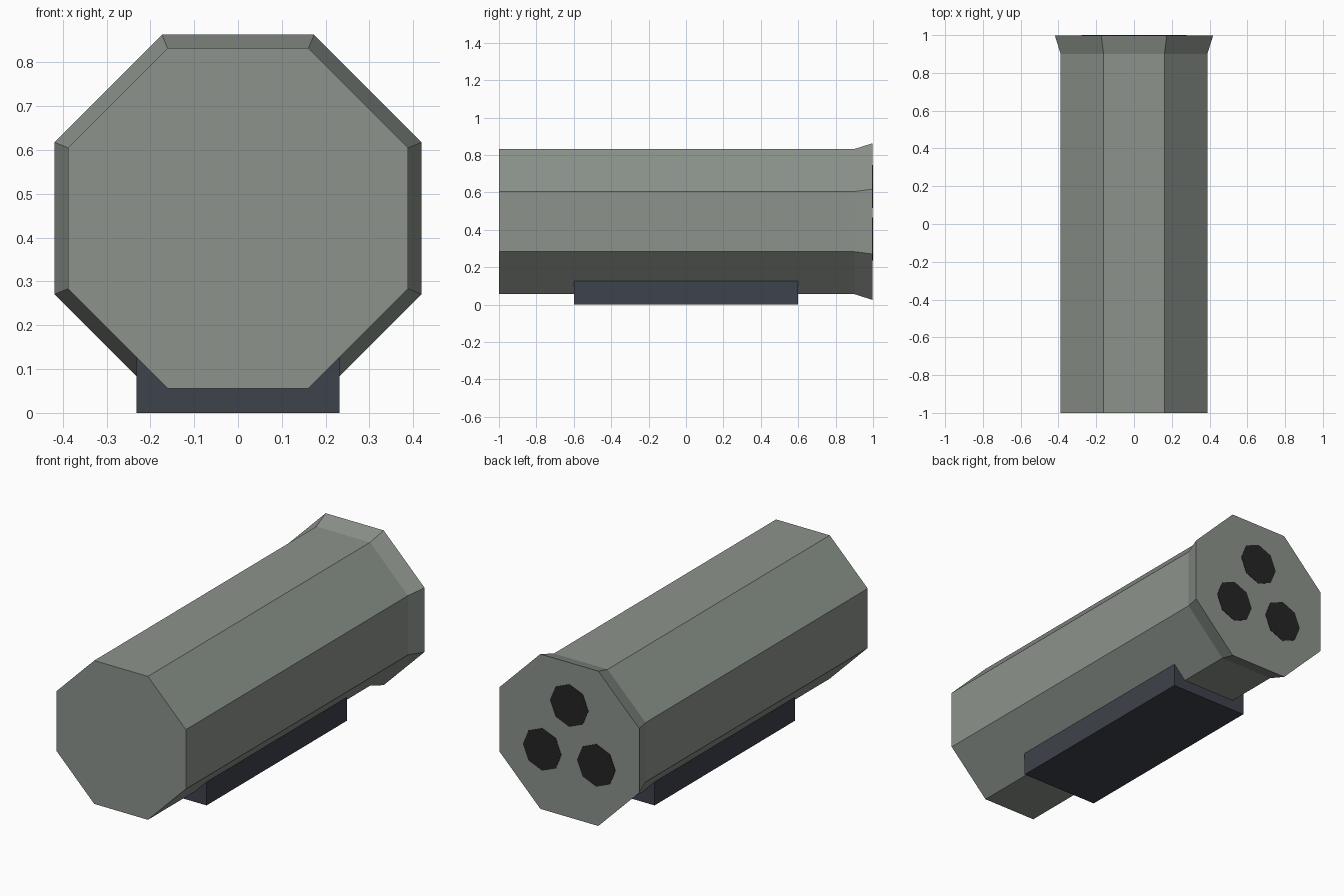
import bpy
import bmesh
from math import pi, cos, sin, radians

default = bpy.data.objects.get("Cube")
if default:
    bpy.data.objects.remove(default, do_unlink=True)

AXIS_Z = 0.444  # height of the barrel axis


def material(name, rgb):
    mat = bpy.data.materials.new(name)
    mat.use_nodes = True
    colour = (*rgb, 1.0)
    mat.diffuse_color = colour
    mat.node_tree.nodes["Principled BSDF"].inputs["Base Color"].default_value = colour
    return mat


def finish(name, bm, mat):
    bmesh.ops.recalc_face_normals(bm, faces=bm.faces[:])
    mesh = bpy.data.meshes.new(name)
    bm.to_mesh(mesh)
    bm.free()
    mesh.materials.append(mat)
    obj = bpy.data.objects.new(name, mesh)
    bpy.context.collection.objects.link(obj)
    return obj


def octagon_loft(name, rings, mat, x=0.0, z=AXIS_Z, turn=0.0):
    """Closed octagonal solid along y from (y, radius) rings."""
    bm = bmesh.new()
    loops = []
    for y, r in rings:
        angles = [turn + i * pi / 4 for i in range(8)]
        loops.append([bm.verts.new((x + r * cos(a), y, z + r * sin(a))) for a in angles])
    for a, b in zip(loops, loops[1:]):
        for i in range(8):
            j = (i + 1) % 8
            bm.faces.new((a[i], a[j], b[j], b[i]))
    bm.faces.new(loops[0])
    bm.faces.new(loops[-1])
    return finish(name, bm, mat)


grey_green = material("grey green", (0.262, 0.292, 0.260))
slate = material("dark slate", (0.048, 0.054, 0.070))
black = material("soft black", (0.018, 0.018, 0.018))

# Octagonal barrel with a flared rear rim
octagon_loft("barrel", [(-1, 0.42), (0.9, 0.42), (0.998, 0.4535)], grey_green, turn=pi / 8)

# Three dark ports on the rear face
for label, angle in (("top", 90), ("left", -30), ("right", 210)):
    a = radians(angle)
    octagon_loft(label + "_port", [(0.996, 0.115), (1.0, 0.115)], black,
                 x=0.187 * cos(a), z=AXIS_Z + 0.187 * sin(a))

# Mounting block under the barrel
bm = bmesh.new()
bmesh.ops.create_cube(bm, size=1)
bmesh.ops.scale(bm, verts=bm.verts[:], vec=(0.464, 1.2, 0.126))
bmesh.ops.translate(bm, verts=bm.verts[:], vec=(0, 0, 0.063))
finish("mounting_block", bm, slate)
